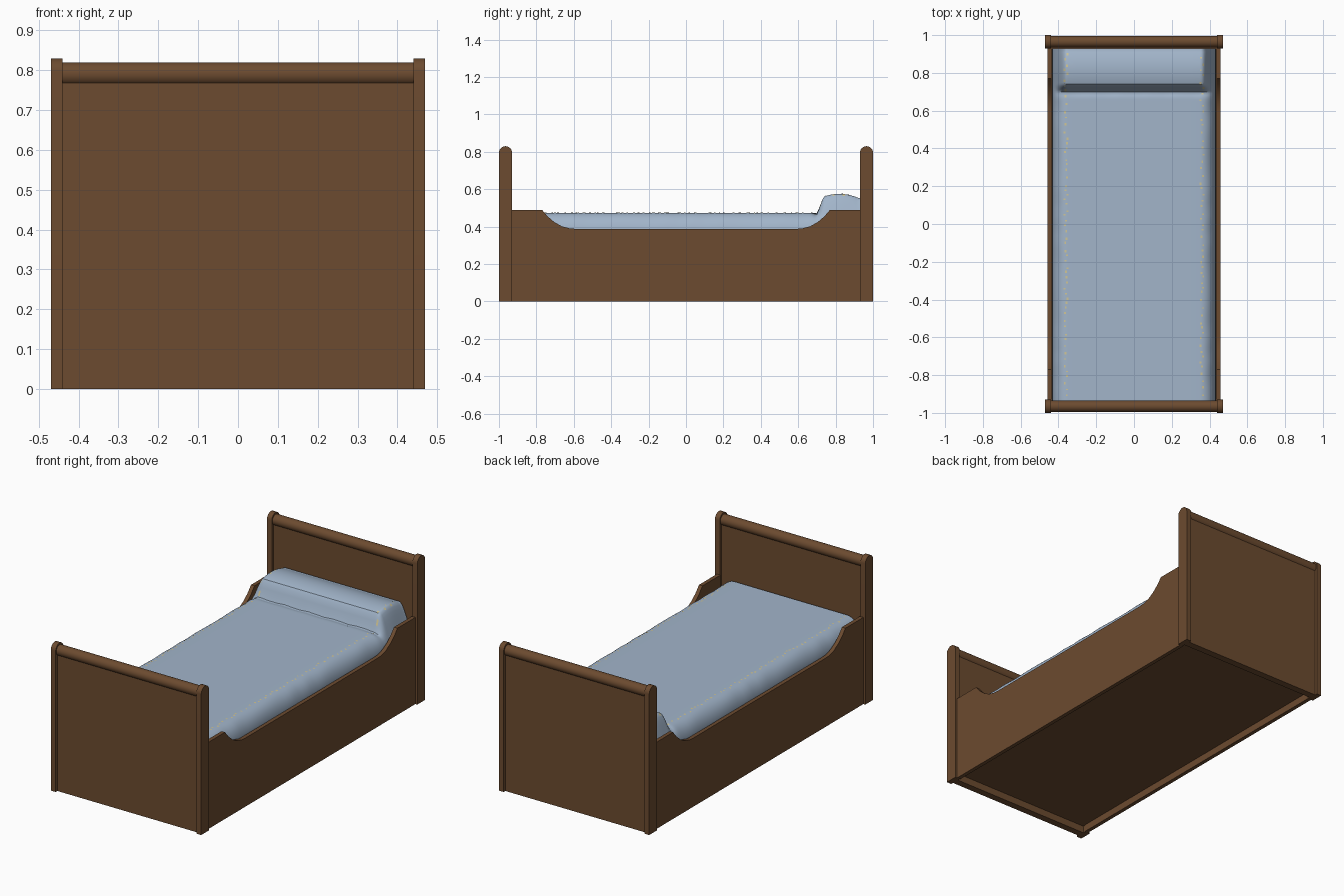
import bpy, bmesh, math, random

if "Cube" in bpy.data.objects:
    bpy.data.objects.remove(bpy.data.objects["Cube"])
random.seed(4)


def material(name, rgb):
    m = bpy.data.materials.new(name)
    m.diffuse_color = (*rgb, 1)
    m.use_nodes = True
    m.node_tree.nodes["Principled BSDF"].inputs["Base Color"].default_value = m.diffuse_color
    return m


WOOD = material("brown wood", (0.15, 0.07, 0.029))
BLUE = material("pale blue cloth", (0.36, 0.46, 0.59))
CREAM = material("cream thread", (0.62, 0.55, 0.30))


def finish(bm, name, mat, smooth=True):
    bmesh.ops.recalc_face_normals(bm, faces=bm.faces)
    me = bpy.data.meshes.new(name)
    bm.to_mesh(me)
    bm.free()
    ob = bpy.data.objects.new(name, me)
    bpy.context.collection.objects.link(ob)
    me.materials.append(mat)
    if smooth:
        bpy.ops.object.select_all(action='DESELECT')
        ob.select_set(True)
        bpy.context.view_layer.objects.active = ob
        bpy.ops.object.shade_smooth_by_angle(angle=math.radians(35))
    return ob


def extrude_x(name, profile, x0, x1, mat):
    """Solid from a (y, z) outline running from x0 to x1."""
    bm = bmesh.new()
    face = bm.faces.new([bm.verts.new((x0, y, z)) for y, z in profile])
    out = bmesh.ops.extrude_face_region(bm, geom=[face])
    for v in out["geom"]:
        if isinstance(v, bmesh.types.BMVert):
            v.co.x = x1
    return finish(bm, name, mat)


def rect(y0, y1, z0, z1):
    return [(y0, z0), (y1, z0), (y1, z1), (y0, z1)]


def arc(cy, cz, r, a0, a1, n):
    return [(cy + r * math.cos(math.radians(a0 + (a1 - a0) * i / n)),
             cz + r * math.sin(math.radians(a0 + (a1 - a0) * i / n))) for i in range(n + 1)]


# End boards: round-topped posts, panel, plinth and round top rail
for end, s in (("foot", -1), ("head", 1)):
    c = 0.965 * s
    post = [(c - 0.035, 0), (c + 0.035, 0)] + arc(c, 0.795, 0.035, 0, 180, 16)
    for side, x in (("left", -0.47), ("right", 0.44)):
        extrude_x(f"{end}_post_{side}", post, x, x + 0.03, WOOD)
    extrude_x(f"{end}_panel", rect(c - 0.02, c + 0.02, 0.15, 0.78), -0.44, 0.44, WOOD)
    extrude_x(f"{end}_plinth", rect(c - 0.02, c + 0.02, 0, 0.15), -0.44, 0.44, WOOD)
    extrude_x(f"{end}_top_rail", arc(c, 0.79, 0.03, 0, 345, 23), -0.44, 0.44, WOOD)

# Side boards with a curved dip
curve = [(-0.77, 0.49), (-0.74, 0.455), (-0.705, 0.425), (-0.665, 0.402), (-0.62, 0.39), (-0.59, 0.388)]
dip = [(-0.93, 0.15), (-0.93, 0.49)] + curve
side_profile = dip + [(-y, z) for y, z in reversed(dip)]
for side, x in (("left", -0.458), ("right", 0.436)):
    extrude_x(f"side_board_{side}", side_profile, x, x + 0.022, WOOD)
    extrude_x(f"side_plinth_{side}", rect(-0.93, 0.93, 0, 0.15), x, x + 0.022, WOOD)

# Bed base, slightly recessed underneath
extrude_x("bed_base", rect(-0.945, 0.945, 0.04, 0.07), -0.44, 0.44, WOOD)


# Bed cover: height follows the rounded mattress and the pillow beneath
def step(a, b, t):
    t = min(1, max(0, (t - a) / (b - a)))
    return t * t * (3 - 2 * t)


def cover_height(x, y):
    ax = abs(x)
    z = 0.474
    if ax > 0.35:
        t = min(1, (ax - 0.35) / 0.082)
        z -= 0.10 * (1 - math.sqrt(max(0, 1 - t * t)))
    ripple = 0.0025 * math.sin(y * 31 + 2 * math.sin(y * 9)) * step(0.36, 0.42, ax)
    crown = 0.08 + 0.021 * max(0, 1 - ((y - 0.82) / 0.1) ** 2)
    pillow = crown * step(0.695, 0.74, y) * (1 - step(0.36, 0.432, ax))
    crease = -0.006 * math.exp(-((y - 0.695) / 0.015) ** 2) * (1 + 0.5 * math.sin(x * 40))
    return z + ripple + pillow + crease * (1 - step(0.38, 0.42, ax))


half = [0.05 * i for i in range(7)] + [0.35 + 0.0085 * i for i in range(10)] + [0.4315]
xs = sorted({round(v, 4) for v in half} | {round(-v, 4) for v in half})
ys = [-0.935 + 0.035 * i for i in range(46)] + [0.65 + 0.01 * i for i in range(29)]
bm = bmesh.new()
rows = []
for y in ys:
    row = [bm.verts.new((x, y, cover_height(x, y))) for x in xs]
    # hanging edges tucked inside the side boards
    row.insert(0, bm.verts.new((-0.434, y, 0.2)))
    row.append(bm.verts.new((0.434, y, 0.2)))
    rows.append(row)
for a, b in zip(rows, rows[1:]):
    for i in range(len(a) - 1):
        bm.faces.new((a[i], a[i + 1], b[i + 1], b[i]))
cover = finish(bm, "bed_cover", BLUE)
if cover.data.polygons[len(xs) // 2].normal.z < 0:
    cover.data.flip_normals()

# Small cream stitches along both long edges
bm = bmesh.new()
for s in (-1, 1):
    y = -0.91
    while y < 0.9:
        x = s * (0.36 + random.uniform(-0.008, 0.008))
        w, d = 0.005, random.uniform(0.006, 0.014)
        bm.faces.new([bm.verts.new((x + i * w, y + j * d, cover_height(x + i * w, y + j * d) + 0.0015))
                      for i, j in ((-1, 0), (1, 0), (1, 1), (-1, 1))])
        y += random.uniform(0.02, 0.045)
finish(bm, "edge_stitches", CREAM, smooth=False)
